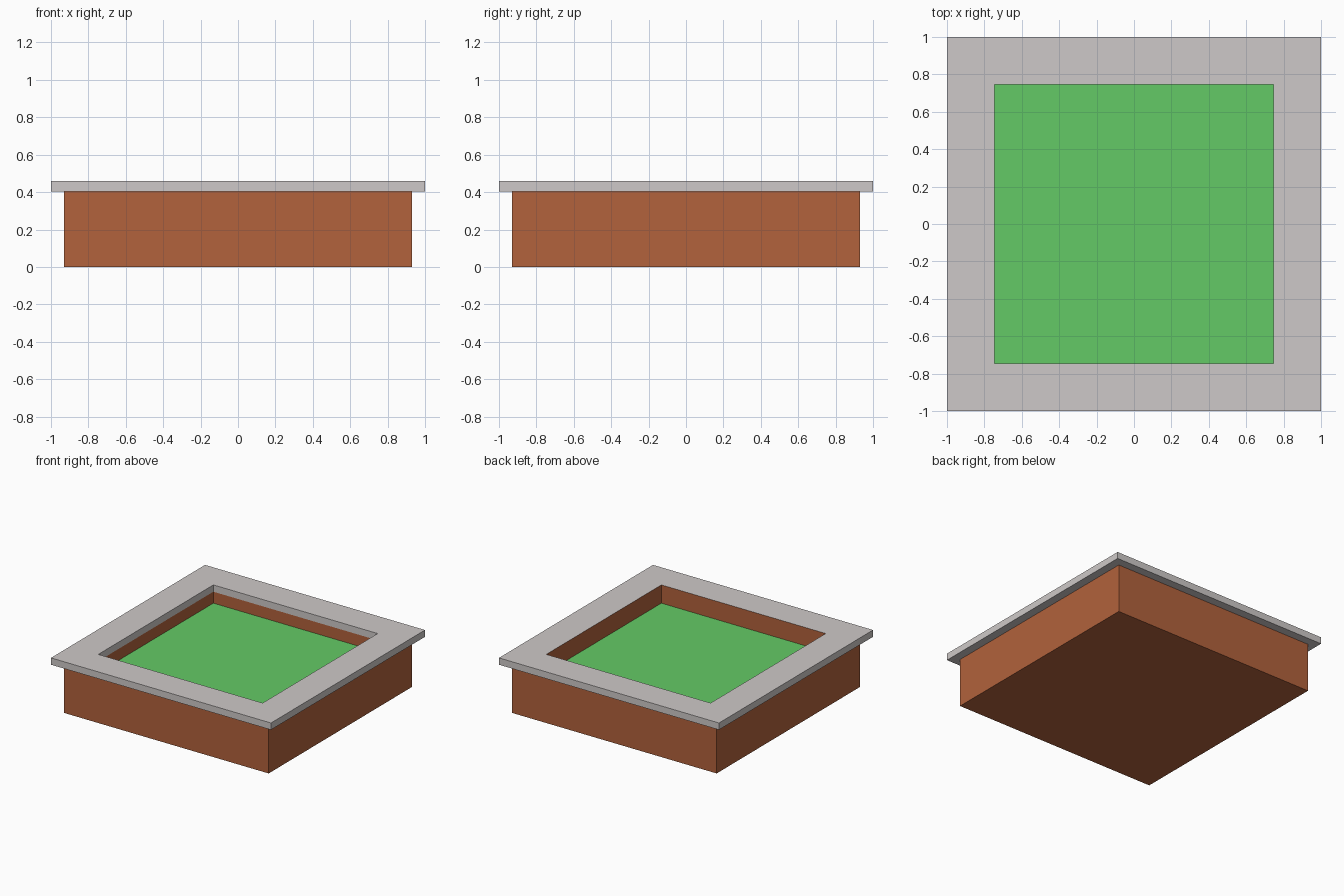
import bpy, bmesh

if "Cube" in bpy.data.objects:
    bpy.data.objects.remove(bpy.data.objects["Cube"])

WALL, HOLE, RIM = 0.93, 0.747, 1.0      # half widths
Z_SOIL, Z_WALL, Z_TOP = 0.31, 0.404, 0.46


def lin(c):
    c /= 255
    return c / 12.92 if c <= 0.04045 else ((c + 0.055) / 1.055) ** 2.4


def material(name, rgb):
    m = bpy.data.materials.new(name)
    m.diffuse_color = (*[lin(c) for c in rgb], 1)
    m.use_nodes = True
    m.node_tree.nodes["Principled BSDF"].inputs["Base Color"].default_value = m.diffuse_color
    return m


brick = material("brick brown", (178, 98, 60))
stone = material("stone grey", (206, 201, 200))
grass = material("grass green", (100, 202, 102))


def lofted(name, rings, mats, cap_first=False, cap_last=False, closed=False):
    """Join square rings (half width, height) into one surface."""
    bm = bmesh.new()
    loops = [[bm.verts.new((sx * h, sy * h, z))
              for sx, sy in ((-1, -1), (1, -1), (1, 1), (-1, 1))] for h, z in rings]
    pairs = list(zip(loops, loops[1:])) + ([(loops[-1], loops[0])] if closed else [])
    for a, b in pairs:
        for i in range(4):
            j = (i + 1) % 4
            bm.faces.new((a[i], a[j], b[j], b[i]))
    if cap_first:
        bm.faces.new(loops[0][::-1])
    if cap_last:
        bm.faces.new(loops[-1])
    bm.normal_update()
    me = bpy.data.meshes.new(name)
    bm.to_mesh(me)
    bm.free()
    for m in mats:
        me.materials.append(m)
    ob = bpy.data.objects.new(name, me)
    bpy.context.collection.objects.link(ob)
    return ob


# Brick planter walls with closed bottom, open down to the grass
lofted("planter_walls", [(WALL, 0), (WALL, Z_WALL), (HOLE, Z_WALL), (HOLE, Z_SOIL)],
       [brick], cap_first=True)

# Grass filling
lofted("grass_bed", [(HOLE, Z_SOIL - 0.005), (HOLE, Z_SOIL)], [grass],
       cap_first=True, cap_last=True)

# Overhanging stone rim
rim = lofted("stone_rim", [(RIM, Z_WALL), (RIM, Z_TOP), (HOLE, Z_TOP), (HOLE, Z_WALL)],
             [stone, brick], closed=True)
# Brick shows up to the top on the inner front and right sides
for p in rim.data.polygons:
    c = p.center
    if abs(p.normal.z) < 0.5 and (abs(c.x - HOLE) < 0.01 or abs(c.y + HOLE) < 0.01):
        p.material_index = 1
